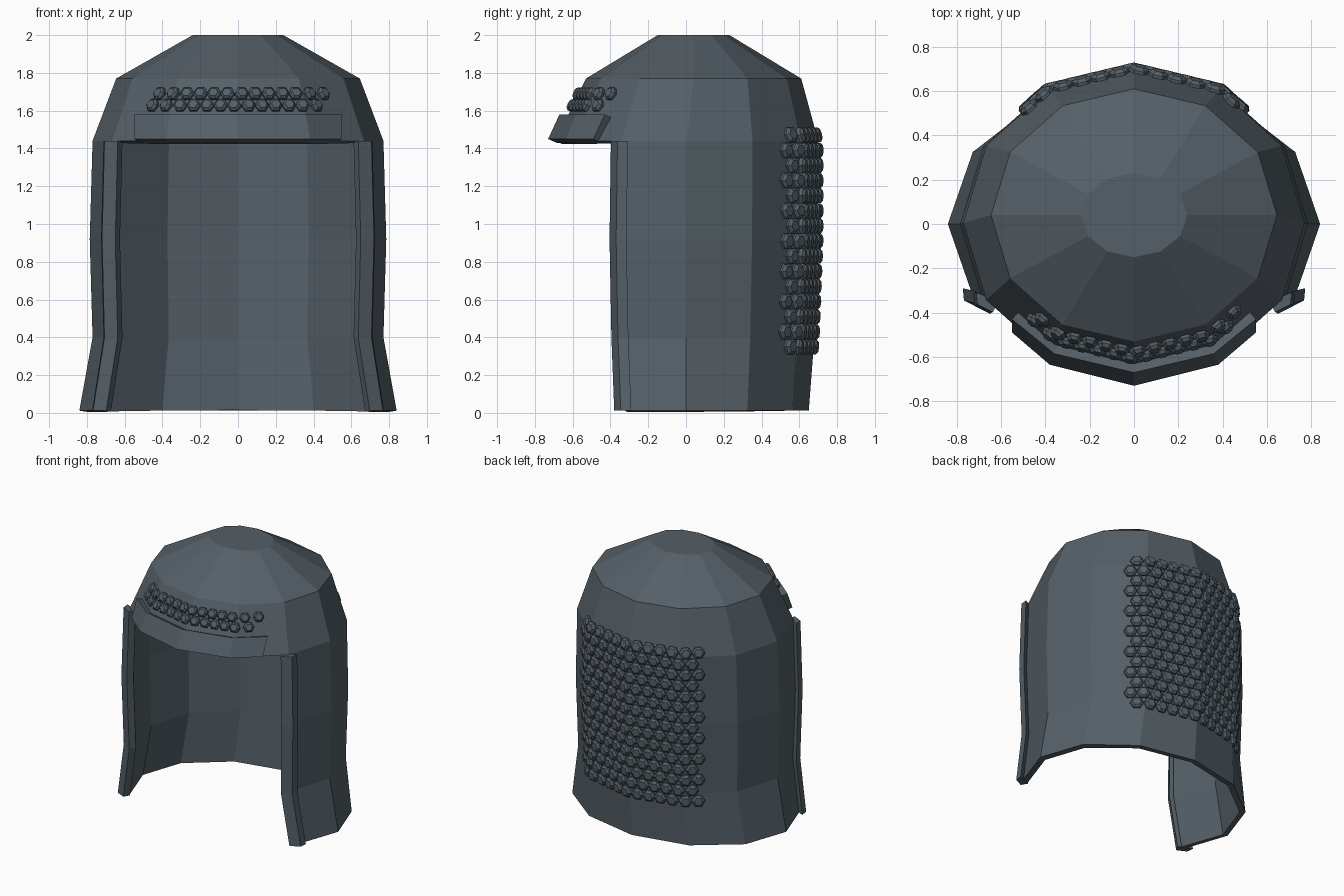
import bpy, bmesh
from math import sin, cos, radians
from mathutils import Vector
from mathutils.bvhtree import BVHTree

if "Cube" in bpy.data.objects:
    bpy.data.objects.remove(bpy.data.objects["Cube"])

mat = bpy.data.materials.new("dark_slate")
mat.diffuse_color = (0.09, 0.115, 0.135, 1)
mat.use_nodes = True
mat.node_tree.nodes["Principled BSDF"].inputs["Base Color"].default_value = mat.diffuse_color


def finish(name, bm, fix=True):
    if fix:
        bmesh.ops.recalc_face_normals(bm, faces=bm.faces[:])
    me = bpy.data.meshes.new(name)
    bm.to_mesh(me)
    ob = bpy.data.objects.new(name, me)
    bpy.context.collection.objects.link(ob)
    me.materials.append(mat)
    return ob


def solidify(ob, t):
    m = ob.modifiers.new("thickness", 'SOLIDIFY')
    m.thickness, m.offset, m.use_even_offset = t, -1, True


# Hood shell: 12-sided rings (z, centre y, radius x, radius y), front left open
RINGS = [(2.0, .04, .24, .19), (1.77, .04, .645, .57), (1.44, .005, .77, .695),
         (.92, 0, .785, .70), (.4, 0, .77, .68), (.012, 0, .84, .65)]


def ring_point(ring, k):
    z, cy, rx, ry = ring
    a = radians(30 * k)
    return Vector((rx * cos(a), cy + ry * sin(a), z))


bm = bmesh.new()
grid = [[bm.verts.new(ring_point(r, k)) for k in range(12)] for r in RINGS]
bm.faces.new(grid[0])
for i in range(len(RINGS) - 1):
    for k in range(12):
        if i >= 2 and 7 <= k <= 10:
            continue
        n = (k + 1) % 12
        bm.faces.new((grid[i][k], grid[i + 1][k], grid[i + 1][n], grid[i][n]))
bmesh.ops.delete(bm, geom=[v for v in bm.verts if not v.link_faces], context='VERTS')
surface = BVHTree.FromBMesh(bm)
solidify(finish("hood_shell", bm, fix=False), .04)

# Raised trim down both sides of the opening
SECTION = [(.045, .035), (.04, -.02), (-.03, -.055), (-.055, -.01)]
for side, name in ((1, "opening_trim_right"), (-1, "opening_trim_left")):
    bm = bmesh.new()
    loops = []
    for r in RINGS[2:]:
        p = ring_point(r, 11)
        loops.append([bm.verts.new((side * (p.x + dx), p.y + dy, p.z)) for dx, dy in SECTION])
    for a, b in zip(loops, loops[1:]):
        for k in range(4):
            n = (k + 1) % 4
            bm.faces.new((a[k], b[k], b[n], a[n]))
    bm.faces.new(loops[0])
    bm.faces.new(loops[-1])
    finish(name, bm)

# Brow band above the opening
LOWER = [(-.55, -.49), (-.38, -.635), (0, -.73), (.38, -.635), (.55, -.49)]
UPPER = [(-.55, -.43), (-.36, -.585), (0, -.67), (.36, -.585), (.55, -.43)]
bm = bmesh.new()
lo = [bm.verts.new((x, y, 1.45)) for x, y in LOWER]
up = [bm.verts.new((x, y, 1.58)) for x, y in UPPER]
for k in range(4):
    bm.faces.new((lo[k], lo[k + 1], up[k + 1], up[k]))
solidify(finish("brow_band", bm, fix=False), .05)


# Hexagonal studs laid on the shell
def add_stud(bm, origin, direction, radius, height):
    p, n, _, _ = surface.ray_cast(Vector(origin), Vector(direction))
    if p is None:
        return
    if n.dot(Vector(direction)) < 0:
        n = -n
    u = Vector((0, 0, 1)).cross(n).normalized()
    v = n.cross(u)
    rows = []
    for r, h in ((radius, -.005), (radius, height * .5), (radius * .65, height)):
        rows.append([bm.verts.new(p + n * h + (u * cos(radians(60 * k)) + v * sin(radians(60 * k))) * r)
                     for k in range(6)])
    for a, b in zip(rows, rows[1:]):
        for k in range(6):
            m = (k + 1) % 6
            bm.faces.new((a[k], a[m], b[m], b[k]))
    bm.faces.new(rows[-1])
    bm.faces.new(rows[0][::-1])


bm = bmesh.new()
for row in range(15):
    for col in range(12):
        a = radians((col - 5.5) * 7.3 + (1.8 if row % 2 else -1.8))
        add_stud(bm, (0, 0, .35 + row * .08), (sin(a), cos(a), 0), .046, .028)
finish("back_studs", bm)

bm = bmesh.new()
for row in range(2):
    for col in range(13):
        x = (col - 6) * .0715 + (.018 if row else -.018)
        add_stud(bm, (x, 0, 1.625 + row * .062), (0, -1, 0), .038, .028)
finish("brow_studs", bm)
